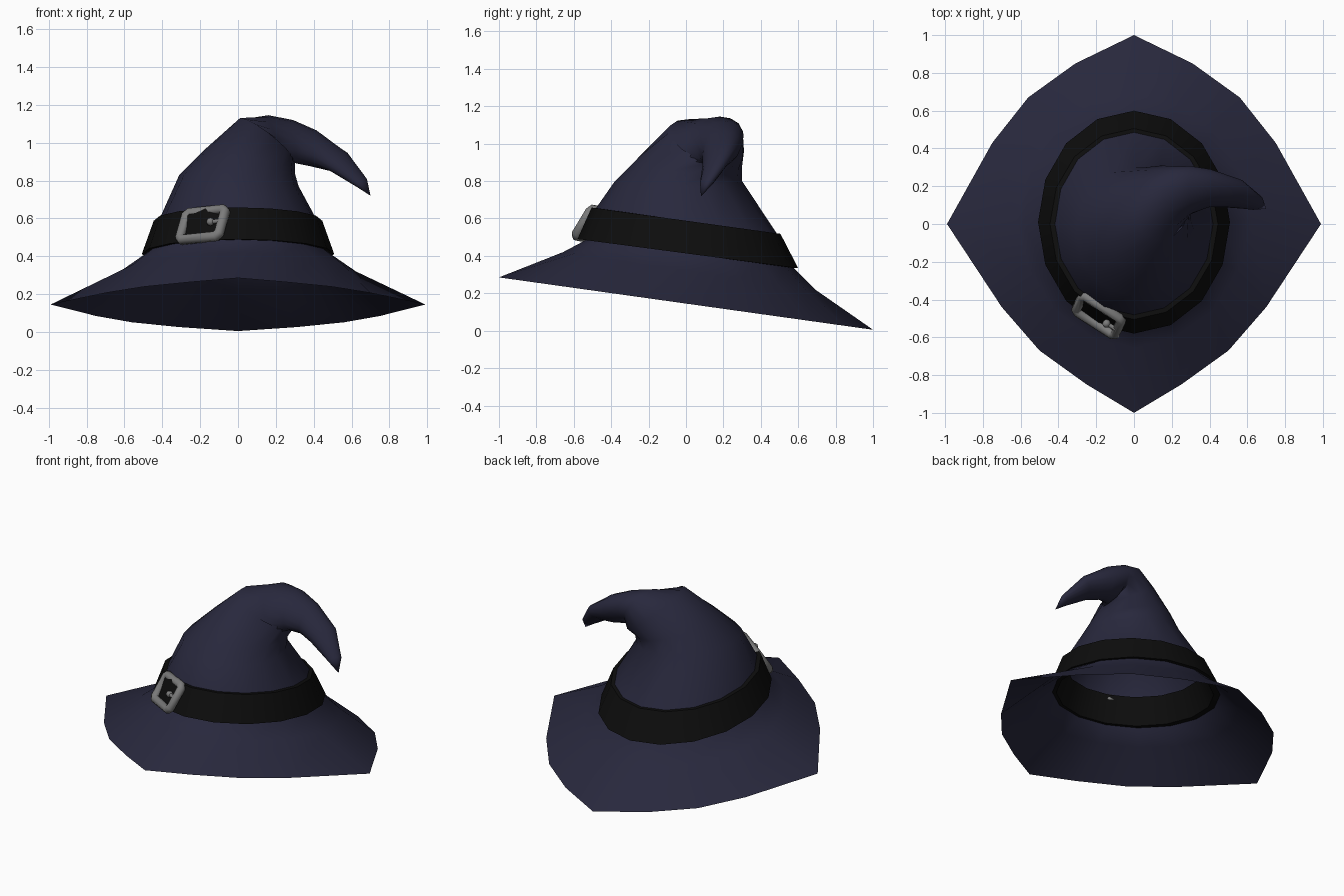
import bpy, bmesh, math
from mathutils import Vector, Matrix

cube = bpy.data.objects.get("Cube")
if cube:
    bpy.data.objects.remove(cube)

SIDES = 16


def material(name, rgb, rough=0.8):
    m = bpy.data.materials.new(name)
    m.use_nodes = True
    m.diffuse_color = (*rgb, 1)
    bsdf = m.node_tree.nodes["Principled BSDF"]
    bsdf.inputs["Base Color"].default_value = (*rgb, 1)
    bsdf.inputs["Roughness"].default_value = rough
    return m


navy = material("dark navy cloth", (0.021, 0.021, 0.046))
black = material("black band", (0.004, 0.004, 0.004))
grey = material("grey metal", (0.2, 0.2, 0.2))


def smooth(ob, angle):
    bpy.ops.object.select_all(action="DESELECT")
    ob.select_set(True)
    bpy.context.view_layer.objects.active = ob
    bpy.ops.object.shade_smooth_by_angle(angle=math.radians(angle))


def add_object(name, bm, mat, angle):
    me = bpy.data.meshes.new(name)
    bm.to_mesh(me)
    bm.free()
    me.materials.append(mat)
    ob = bpy.data.objects.new(name, me)
    bpy.context.collection.objects.link(ob)
    smooth(ob, angle)
    return ob


def ring(c, u, v, n=SIDES):
    """Ellipse of n points around c with half axes u and v."""
    c, u, v = Vector(c), Vector(u), Vector(v)
    turns = [math.tau * i / n for i in range(n)]
    return [c + u * math.cos(t) + v * math.sin(t) for t in turns]


def loft(name, rings, mat, tip=None, closed=False, angle=60):
    """Skin a list of rings, ending in a tip or joining back to the start."""
    bm = bmesh.new()
    rows = [[bm.verts.new(p) for p in r] for r in rings]
    pairs = list(zip(rows, rows[1:]))
    if closed:
        pairs.append((rows[-1], rows[0]))
    for a, b in pairs:
        for i in range(len(a)):
            j = (i + 1) % len(a)
            bm.faces.new((a[i], a[j], b[j], b[i]))
    if tip:
        end, last = bm.verts.new(tip), rows[-1]
        for i in range(len(last)):
            bm.faces.new((last[i], last[(i + 1) % len(last)], end))
    return add_object(name, bm, mat, angle)


# Four-cornered brim outline, mirrored left to right, on a tilted plane
back = [(0.99, 0), (0.75, 0.43), (0.56, 0.67), (0.31, 0.85), (0, 1)]
front = [(0, -1), (0.25, -0.85), (0.5, -0.67), (0.7, -0.44)]
outline = back + [(-x, y) for x, y in back[-2::-1]]
outline += [(-x, y) for x, y in front[:0:-1]] + front
rim = [Vector((x, y, 0.145 - 0.14 * y)) for x, y in outline]

# Hat: brim, crown and the curled point as one skin
flare_round = ring((0, 0.02, 0.32), (0.61, 0, 0), (0, 0.67, -0.1))
flare = [p.lerp(q, 0.12) for p, q in zip(flare_round, rim)]
flare = [Vector((p.x * 0.95, p.y * 0.95, q.z)) for p, q in zip(flare, flare_round)]
hat = [
    rim,
    flare,
    ring((0, 0.015, 0.415), (0.485, 0, 0), (0, 0.55, -0.07)),
    ring((0, 0, 0.585), (0.42, 0, 0), (0, 0.485, -0.065)),
    ring((0.005, -0.04, 0.8), (0.315, 0, -0.03), (0, 0.34, 0)),
    ring((0.06, 0.02, 0.9), (0.24, 0, -0.06), (0, 0.28, -0.02)),
    ring((0.15, 0.11, 1.01), (0.15, 0.02, -0.11), (0, 0.2, -0.05)),
    ring((0.23, 0.14, 1.02), (0.07, -0.04, -0.125), (0.02, 0.16, 0)),
    ring((0.3, 0.18, 1.005), (0.01, -0.03, -0.115), (0, 0.125, 0)),
    ring((0.4, 0.19, 0.97), (-0.015, -0.02, -0.095), (0, 0.1, 0)),
    ring((0.53, 0.16, 0.9), (-0.04, -0.02, -0.05), (0.03, 0.07, 0)),
    ring((0.65, 0.11, 0.79), (-0.025, 0, -0.02), (0.02, 0.035, 0)),
]
loft("hat_cloth", hat, navy, tip=(0.7, 0.08, 0.72))

# Band: a thick strap that also shows on the inside
strap = [
    ring((0, 0.01, 0.412), (0.508, 0, 0), (0, 0.59, -0.078)),
    ring((0, 0, 0.588), (0.445, 0, 0), (0, 0.505, -0.07)),
    ring((0, 0, 0.588), (0.39, 0, 0), (0, 0.45, -0.065)),
    ring((0, 0.01, 0.412), (0.455, 0, 0), (0, 0.525, -0.075)),
]
loft("hat_band", strap, black, closed=True, angle=40)

# Buckle axes: along the band, up the band, outward
along = Vector((0.84, -0.54, 0.09)).normalized()
out = along.cross(Vector((0.22, 0.51, 0.83))).normalized()
up = out.cross(along)
centre = Vector((-0.185, -0.48, 0.565))
place = Matrix.Translation(centre) @ Matrix((along, up, out)).transposed().to_4x4()

# Buckle frame: rounded rectangle of round bar
W, H, CUT = 0.122, 0.085, 0.018
corner = [(W, H - CUT), (W - CUT, H)]
path = corner + [(-x, y) for x, y in corner[::-1]]
path += [(-x, -y) for x, y in path]
curve = bpy.data.curves.new("buckle_frame", "CURVE")
curve.dimensions = "3D"
curve.bevel_depth = 0.028
curve.bevel_resolution = 2
spline = curve.splines.new("POLY")
spline.points.add(len(path) - 1)
for p, (x, y) in zip(spline.points, path):
    p.co = (x, y, 0.004, 1)
spline.use_cyclic_u = True
curve.materials.append(grey)
frame = bpy.data.objects.new("buckle_frame", curve)
bpy.context.collection.objects.link(frame)
frame.matrix_world = place
bpy.ops.object.select_all(action="DESELECT")
frame.select_set(True)
bpy.context.view_layer.objects.active = frame
bpy.ops.object.convert(target="MESH")
smooth(bpy.context.view_layer.objects.active, 50)

# Buckle prong: short pin with a rounded stud
bm = bmesh.new()
pin = Matrix.Translation((0.09, 0, 0.02)) @ Matrix.Rotation(math.pi / 2, 4, "Y")
bmesh.ops.create_cone(bm, cap_ends=True, segments=8, radius1=0.012, radius2=0.012,
                      depth=0.07, matrix=pin)
bmesh.ops.create_uvsphere(bm, u_segments=10, v_segments=6, radius=0.022,
                          matrix=Matrix.Translation((0.06, 0, 0.022)))
prong = add_object("buckle_prong", bm, grey, 50)
prong.matrix_world = place
